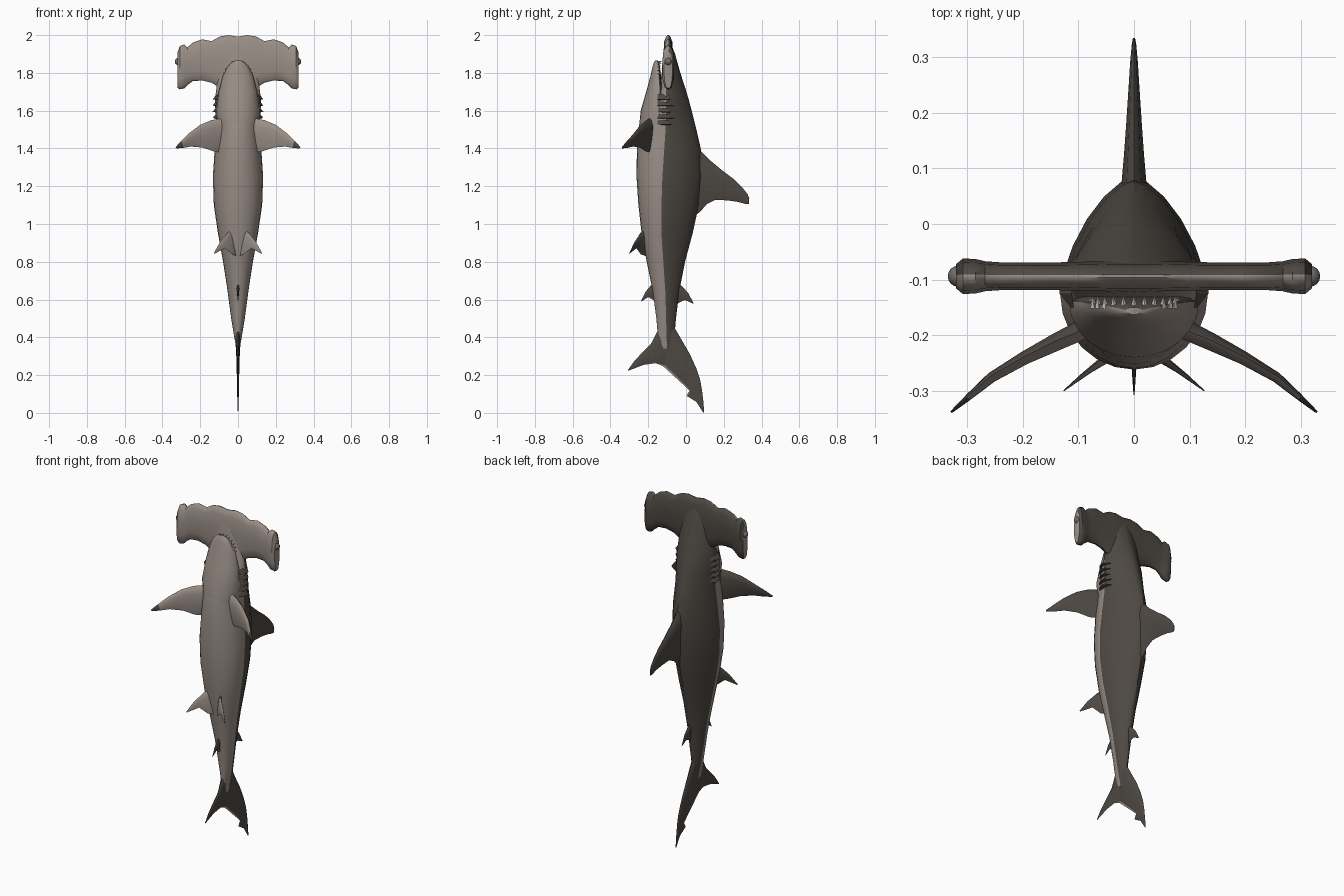
import bpy, bmesh, math
from mathutils import Vector

if "Cube" in bpy.data.objects:
    bpy.data.objects.remove(bpy.data.objects["Cube"])

def material(name, rgb):
    m = bpy.data.materials.new(name)
    m.diffuse_color = (*rgb, 1)
    m.use_nodes = True
    m.node_tree.nodes["Principled BSDF"].inputs["Base Color"].default_value = m.diffuse_color
    return m

LIGHT = material("pale belly", (0.32, 0.27, 0.24))
DARK = material("dark back", (0.075, 0.065, 0.055))
TOOTH = material("tooth ivory", (0.70, 0.68, 0.62))
EYE = material("eye grey", (0.16, 0.15, 0.14))

def finish(name, bm, mats, angle=40):
    bmesh.ops.recalc_face_normals(bm, faces=bm.faces)
    me = bpy.data.meshes.new(name)
    bm.to_mesh(me)
    bm.free()
    for m in mats:
        me.materials.append(m)
    ob = bpy.data.objects.new(name, me)
    bpy.context.collection.objects.link(ob)
    bpy.ops.object.select_all(action='DESELECT')
    ob.select_set(True)
    bpy.context.view_layer.objects.active = ob
    bpy.ops.object.shade_smooth_by_angle(angle=math.radians(angle))
    return ob

def loft(name, rings, dark_rule, angle=40):
    """Skin closed rings; dark_rule(span, segment) says which faces are dark."""
    bm = bmesh.new()
    vs = [[bm.verts.new(p) for p in r] for r in rings]
    n = len(rings[0])
    for i in range(len(vs) - 1):
        for j in range(n):
            k = (j + 1) % n
            f = bm.faces.new((vs[i][j], vs[i][k], vs[i + 1][k], vs[i + 1][j]))
            f.material_index = int(dark_rule(i, j))
    bm.faces.new(vs[0])
    bm.faces.new(vs[-1])
    return finish(name, bm, (LIGHT, DARK), angle)

def body_ring(z, yf, yb, ym, w, e=1.3, n=24):
    """Cross-section: round belly, narrower back, widest at ym."""
    pts = []
    for i in range(n):
        a = -2 * math.pi * i / n
        c, s = math.cos(a), math.sin(a)
        if i <= n // 2:
            pts.append((w * c, ym + (ym - yf) * s, z))
        else:
            pts.append((w * math.copysign(abs(c) ** e, c), ym + (yb - ym) * abs(s) ** e, z))
    return pts

def fin(name, stations, normal, rule, sx=1):
    """Loft lens-shaped sections between leading and trailing points."""
    prof = [(0, 0), (.06, .6), (.25, 1), (.6, .7), (.92, .25), (1, 0)]
    nv = Vector(normal).normalized()
    rings = []
    for lead, trail, th in stations:
        a, b = Vector(lead), Vector(trail)
        side = lambda s, p: [a.lerp(b, f) + nv * t * th * s for f, t in p]
        ring = side(1, prof) + side(-1, prof[-2:0:-1])
        rings.append([(p.x * sx, p.y, p.z) for p in ring])
    return loft(name, rings, rule)

def flat_fin(name, stations, rule):
    """Fin in the middle plane, given as lead y, z, trail y, z, half thickness."""
    return fin(name, [((0, a, b), (0, c, d), t) for a, b, c, d, t in stations], (1, 0, 0), rule)

# Body: z, belly y, back y, widest y, half width
body = [(1.97, -.108, -.085, -.095, .04), (1.90, -.122, -.058, -.1, .085),
        (1.80, -.128, -.03, -.105, .105), (1.72, -.14, -.004, -.105, .114),
        (1.66, -.17, .014, -.105, .122), (1.60, -.235, .03, -.105, .12),
        (1.50, -.252, .055, -.108, .115), (1.40, -.26, .078, -.115, .123),
        (1.25, -.262, .085, -.125, .133), (1.10, -.252, .068, -.13, .128),
        (.95, -.235, .035, -.13, .106), (.80, -.208, -.005, -.12, .079),
        (.65, -.177, -.035, -.11, .056), (.50, -.157, -.053, -.105, .036),
        (.42, -.15, -.06, -.104, .023), (.34, -.14, -.07, -.1, .009)]
loft("body", [body_ring(*s) for s in body], lambda i, j: j >= 12)

# Lower jaw
jaw = [(1.866, -.163, -.15, -.155, .014), (1.855, -.17, -.143, -.15, .036),
       (1.83, -.178, -.138, -.146, .058), (1.78, -.189, -.132, -.142, .082),
       (1.70, -.211, -.12, -.14, .102), (1.60, -.24, -.1, -.14, .117),
       (1.50, -.25, -.1, -.13, .108)]
loft("lower_jaw", [body_ring(*s, e=1) for s in jaw], lambda i, j: j >= 12)

# Teeth along the jaw rim
bm = bmesh.new()
for i in range(13):
    a = math.radians(-84 + 14 * i)
    base = Vector((.076 * math.sin(a), -.152, 1.765 + .09 * math.cos(a)))
    tip = base + Vector((.004 * math.sin(a), .024, .008))
    ring = [bm.verts.new(base + Vector((.007 * math.cos(t), 0, .007 * math.sin(t))))
            for t in (k * math.pi / 2 for k in range(4))]
    top = bm.verts.new(tip)
    bm.faces.new(ring)
    for k in range(4):
        bm.faces.new((ring[k], ring[(k + 1) % 4], top))
finish("teeth", bm, (TOOTH,), 20)

# Hammer head: x, top z, bottom z, half thickness
half = [(0, 1.992, 1.70, .027), (.05, 2.0, 1.70, .027), (.095, 1.993, 1.72, .026),
        (.14, 1.968, 1.748, .025), (.19, 1.978, 1.76, .025), (.24, 1.96, 1.756, .025),
        (.268, 1.935, 1.735, .027), (.285, 1.95, 1.718, .031), (.308, 1.942, 1.713, .032),
        (.32, 1.91, 1.72, .022)]
stations = [(-x, a, b, t) for x, a, b, t in half[:0:-1]] + half
prof = [(0, .1), (.03, .45), (.12, .8), (.4, 1), (.75, .95), (.95, .6), (1, .2)]
rings = []
for x, zt, zb, th in stations:
    front = [(x, -.094 - th * w, zt + (zb - zt) * t) for t, w in prof]
    back = [(x, -.094 + th * w, zt + (zb - zt) * t) for t, w in reversed(prof)]
    rings.append(front + back)
loft("hammer_head", rings, lambda i, j: 6 <= j <= 12)

# Parts that come in left and right pairs
for sx, side in ((1, "right"), (-1, "left")):
    # Eye
    bm = bmesh.new()
    bmesh.ops.create_uvsphere(bm, u_segments=16, v_segments=10, radius=.019)
    bmesh.ops.translate(bm, verts=bm.verts, vec=(.316 * sx, -.094, 1.86))
    finish("eye_" + side, bm, (EYE,))

    # Gill flaps
    for g in range(5):
        z = 1.67 - .033 * g
        rings = []
        for y, x, out in ((-.15, .108, .006), (-.125, .112, .022), (-.09, .108, .024), (-.045, .08, .008)):
            rings.append([(sx * x, y, z + .018), (sx * (x + out), y, z - .01), (sx * x, y, z - .014)])
        loft("gill_%s_%d" % (side, g + 1), rings, lambda i, j: True, 20)

    # Pectoral fin: pale below, dark above and at the tip
    fin("pectoral_fin_" + side, [
        ((.09, -.19, 1.56), (.1, -.19, 1.38), .018),
        ((.14, -.21, 1.55), (.13, -.215, 1.385), .016),
        ((.20, -.24, 1.525), (.19, -.245, 1.405), .012),
        ((.26, -.275, 1.48), (.25, -.28, 1.41), .009),
        ((.30, -.311, 1.44), (.29, -.311, 1.403), .006),
        ((.33, -.338, 1.408), (.325, -.338, 1.4), .002)],
        (-.5, -.86, 0), lambda i, j: j >= 5 or i >= 4, sx)

    # Pelvic fin
    fin("pelvic_fin_" + side, [
        ((.03, -.2, .97), (.01, -.21, .83), .008),
        ((.055, -.24, .955), (.03, -.24, .84), .007),
        ((.095, -.272, .905), (.07, -.262, .872), .004),
        ((.127, -.3, .847), (.125, -.3, .842), .001)],
        (-.6, -.75, 0), lambda i, j: j >= 5, sx)

# Fins on the middle plane
all_dark = lambda i, j: True
flat_fin("dorsal_fin", [
    (.03, 1.43, .03, 1.03, .026), (.08, 1.385, .075, 1.065, .022),
    (.13, 1.335, .11, 1.105, .018), (.19, 1.285, .155, 1.128, .014),
    (.25, 1.24, .22, 1.125, .010), (.295, 1.197, .275, 1.117, .007),
    (.325, 1.16, .318, 1.105, .004), (.335, 1.135, .333, 1.105, .002)], all_dark)
flat_fin("second_dorsal_fin", [
    (-.06, .71, -.06, .57, .010), (-.03, .68, -.03, .587, .008),
    (.01, .637, -.005, .598, .005), (.04, .582, .036, .578, .001)], all_dark)
flat_fin("anal_fin", [
    (-.15, .71, -.14, .57, .010), (-.182, .68, -.165, .592, .007),
    (-.215, .64, -.2, .613, .004), (-.238, .592, -.235, .59, .001)], lambda i, j: j not in (4, 5))

# Tail fin with a pale trailing edge
tail_rule = lambda i, j: j not in (4, 5)
flat_fin("tail_fin_upper_lobe", [
    (-.06, .45, -.15, .41, .017), (.02, .312, -.13, .255, .009),
    (.055, .235, -.075, .205, .007), (.075, .175, -.015, .15, .006),
    (.085, .118, .018, .118, .005), (.089, .085, .003, .09, .004),
    (.093, .05, .055, .058, .003), (.096, .004, .092, 0, .001)], tail_rule)
flat_fin("tail_fin_lower_lobe", [
    (-.152, .43, -.06, .38, .014), (-.187, .363, -.1, .24, .008),
    (-.235, .316, -.16, .263, .006), (-.275, .273, -.225, .254, .004),
    (-.308, .226, -.303, .224, .001)], tail_rule)
